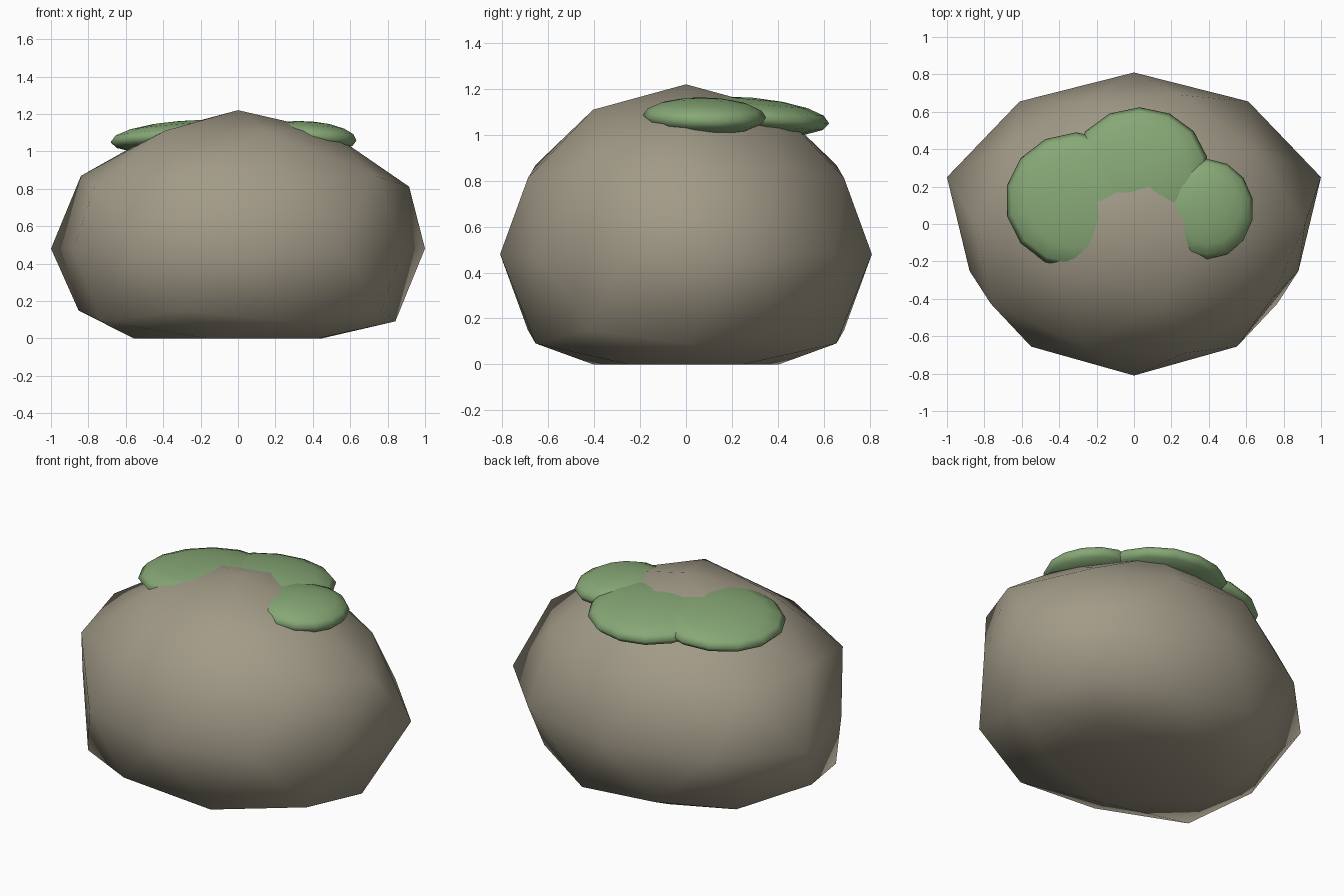
import bpy, bmesh, math
from mathutils import Matrix, Vector

if "Cube" in bpy.data.objects:
    bpy.data.objects.remove(bpy.data.objects["Cube"])


def material(name, rgb):
    m = bpy.data.materials.new(name)
    m.diffuse_color = (*rgb, 1)
    m.use_nodes = True
    m.node_tree.nodes["Principled BSDF"].inputs["Base Color"].default_value = m.diffuse_color
    return m


def finish(name, bm, mat):
    for f in bm.faces:
        f.smooth = True
    mesh = bpy.data.meshes.new(name)
    bm.to_mesh(mesh)
    bm.free()
    mesh.materials.append(mat)
    ob = bpy.data.objects.new(name, mesh)
    bpy.context.collection.objects.link(ob)
    return ob


stone = material("warm_grey_stone", (0.36, 0.325, 0.245))
green = material("moss_green", (0.24, 0.39, 0.18))

# Boulder: coarse icosphere, width rippled by depth and height, flattened base
bm = bmesh.new()
bmesh.ops.create_icosphere(bm, subdivisions=2, radius=1)
for v in bm.verts:
    x, y, z = v.co
    ripple = 1 + 0.08 * math.sin(3 * y + 6 * z)
    v.co = (0.988 * x * ripple, 0.81 * y, max(0.0, 0.48 + 0.74 * z))
finish("boulder", bm, stone)

# Moss cushions: flattened spheres, leaning slightly outward
cushions = [
    ("moss_left", (-0.31, 0.125, 1.08), (0.38, 0.365, 0.082)),
    ("moss_back", (0.03, 0.285, 1.08), (0.37, 0.34, 0.082)),
    ("moss_right", (0.39, 0.08, 1.08), (0.25, 0.268, 0.08)),
]
for name, pos, size in cushions:
    bm = bmesh.new()
    bmesh.ops.create_uvsphere(bm, u_segments=14, v_segments=8, radius=1)
    out = Vector((pos[0], pos[1], 0)).normalized()
    lean = Matrix.Rotation(0.09, 4, Vector((-out.y, out.x, 0)))
    bm.transform(Matrix.Translation(pos) @ lean @ Matrix.Diagonal((*size, 1)))
    finish(name, bm, green)
